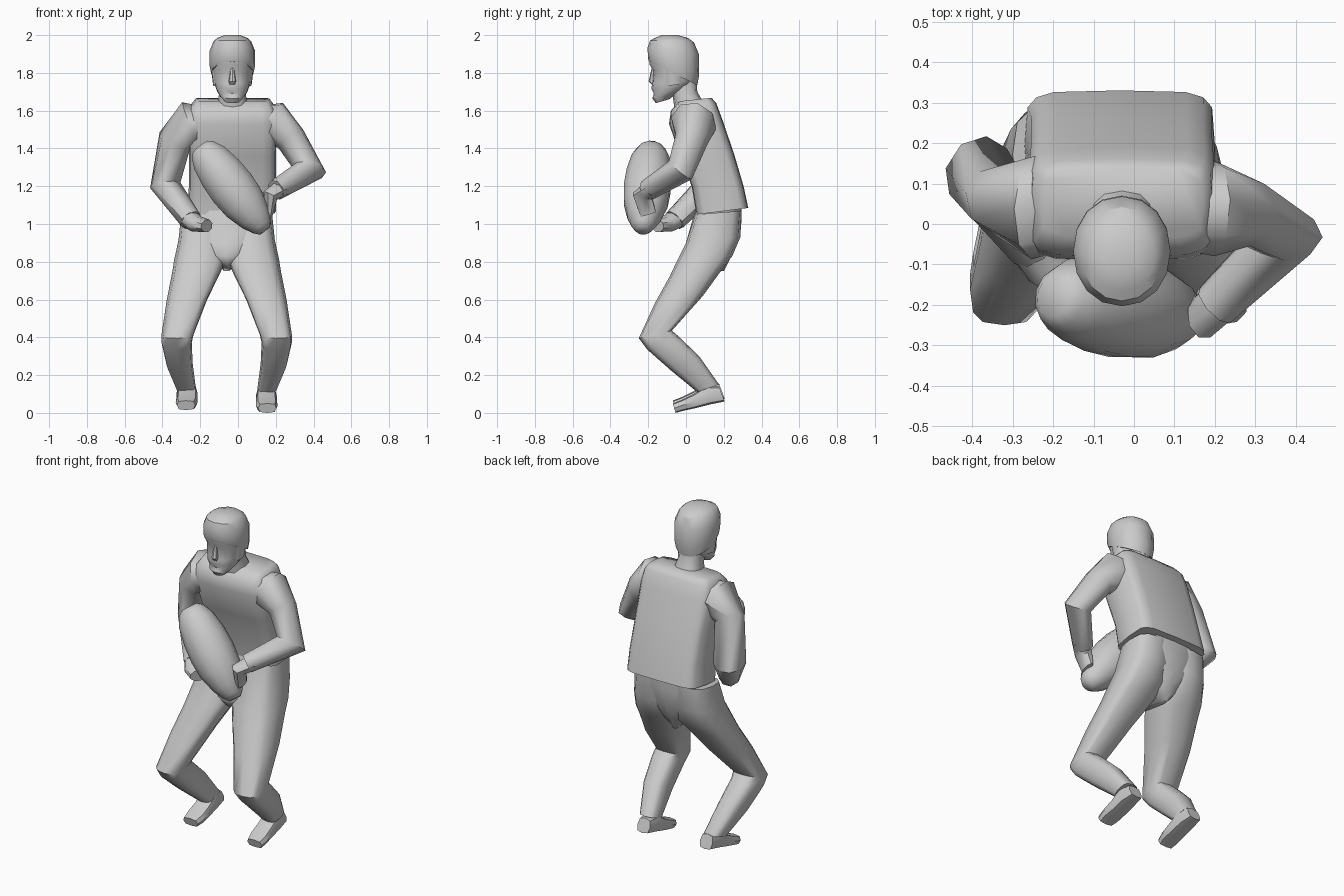
import bpy, bmesh, math
from mathutils import Vector as V

CX = -0.03   # middle of the torso and head


def skin(name, loops, angle=40):
    """Bridge a list of closed point loops and cap both ends."""
    bm = bmesh.new()
    rows = [[bm.verts.new(p) for p in lp] for lp in loops]
    n = len(rows[0])
    for a, b in zip(rows, rows[1:]):
        for i in range(n):
            j = (i + 1) % n
            bm.faces.new((a[i], a[j], b[j], b[i]))
    bm.faces.new(rows[0])
    bm.faces.new(rows[-1])
    bmesh.ops.recalc_face_normals(bm, faces=bm.faces)
    me = bpy.data.meshes.new(name)
    bm.to_mesh(me)
    bm.free()
    ob = bpy.data.objects.new(name, me)
    bpy.context.collection.objects.link(ob)
    bpy.ops.object.select_all(action='DESELECT')
    bpy.context.view_layer.objects.active = ob
    ob.select_set(True)
    bpy.ops.object.shade_smooth_by_angle(angle=math.radians(angle))
    return ob


def sq(v, e):
    return math.copysign(abs(v) ** e, v) if abs(v) > 1e-6 else 0.0


def loft(name, rings, n=12, e=0.7, angle=40):
    """Rings: x centre, half width, front (y, z), back (y, z)."""
    loops = []
    for cx, w, yf, zf, yb, zb in rings:
        f, b = V((cx, yf, zf)), V((cx, yb, zb))
        mid, half = (f + b) / 2, (f - b) / 2
        loops.append([mid + V((w * sq(math.cos(t), e), 0, 0)) + half * sq(math.sin(t), e)
                      for t in (2 * math.pi * i / n for i in range(n))])
    return skin(name, loops, angle)


def tube(name, pts, radii, ref, n=8, angle=50):
    """Mitred tube; radii are (along ref, across ref)."""
    pts = [V(p) for p in pts]
    loops = []
    for i, p in enumerate(pts):
        a = (p - pts[i - 1]).normalized() if i else (pts[1] - p).normalized()
        b = (pts[i + 1] - p).normalized() if i < len(pts) - 1 else a
        t = (a + b).normalized()
        u = V(ref)
        u = (u - t * u.dot(t)).normalized()
        v = t.cross(u)
        k = min(1 / max(t.dot(a), 0.1), 1.35)
        ru, rv = radii[i]
        loops.append([p + u * ru * math.cos(s) + v * rv * k * math.sin(s)
                      for s in (2 * math.pi * (j + .5) / n for j in range(n))])
    return skin(name, loops, angle)


# Shirt body
loft("shirt", [
    (CX - .005, .235, .055, 1.05, .33, 1.085),
    (CX, .23, .03, 1.20, .305, 1.20),
    (CX, .23, -.03, 1.36, .255, 1.37),
    (CX, .235, -.09, 1.53, .19, 1.56),
    (CX, .225, -.08, 1.60, .16, 1.64),
    (CX, .20, -.035, 1.65, .135, 1.668)], 16, .38, 60)

# Neck, head and hair
loft("neck", [(CX, .085, -.06, 1.60, .10, 1.63), (CX, .07, -.07, 1.68, .06, 1.70),
              (CX, .07, -.09, 1.76, .055, 1.77)], 12, .8)
loft("head", [
    (CX, .04, -.16, 1.64, -.09, 1.66),
    (CX, .065, -.178, 1.665, -.05, 1.69),
    (CX, .08, -.170, 1.69, -.01, 1.71),
    (CX, .09, -.183, 1.715, .03, 1.74),
    (CX, .097, -.18, 1.745, .05, 1.76),
    (CX, .107, -.174, 1.815, .055, 1.81),
    (CX, .11, -.194, 1.845, .06, 1.85),
    (CX, .11, -.195, 1.92, .055, 1.92),
    (CX, .08, -.16, 1.98, .02, 1.97)], 16, .9, 40)
loft("hair", [
    (CX, .112, -.195, 1.86, .06, 1.735),
    (CX, .120, -.202, 1.88, .07, 1.79),
    (CX, .12, -.203, 1.935, .068, 1.90),
    (CX, .10, -.19, 1.972, .042, 1.962),
    (CX, .08, -.165, 1.985, .01, 1.985),
    (CX, .04, -.13, 2.0, -.045, 2.0)], 16, .95, 30)
loft("nose", [(CX, .010, -.182, 1.825, -.15, 1.825), (CX, .02, -.198, 1.755, -.15, 1.755),
              (CX, .018, -.182, 1.738, -.15, 1.738)], 8, .9)
for s in (-1, 1):
    loft("sideburn", [(CX + s * .103, .013, -.11, 1.85, -.02, 1.85),
                      (CX + s * .09, .012, -.10, 1.73, -.03, 1.74)], 8, .9)

# Trouser seat, filling between the thighs
LX = -.06   # mirror line of the legs
loft("trouser_seat", [
    (-.04, .20, .055, 1.09, .295, 1.10),
    (-.045, .18, .025, .99, .295, 1.02),
    (LX, .15, .0, .90, .28, .92),
    (LX, .09, -.035, .83, .24, .83),
    (LX, .02, -.01, .78, .20, .75)], 16, .6, 60)

# Legs and feet, mirrored
for s in (-1, 1):
    def X(d):
        return LX + s * d
    loft("leg", [
        (X(.115), .125, .05, 1.05, .295, 1.07),
        (X(.13), .125, .0, .90, .288, .93),
        (X(.14), .137, -.05, .80, .245, .83),
        (X(.16), .128, -.085, .725, .195, .765),
        (X(.21), .107, -.165, .58, .09, .62),
        (X(.26), .085, -.25, .395, -.075, .435),
        (X(.265), .08, -.205, .335, -.045, .41),
        (X(.25), .07, -.08, .225, .07, .30),
        (X(.215), .052, .06, .11, .175, .15)], 12, .66, 50)
    dz = .015 if s < 0 else 0
    loft("foot", [
        (X(.21), .042, .175, .14 + dz, .205, .06 + dz),
        (X(.21), .055, .10, .14 + dz, .13, .045 + dz),
        (X(.21), .056, .04, .10 + dz, .05, .025 + dz),
        (X(.212), .058, -.02, .07 + dz, -.02, .01 + dz),
        (X(.215), .048, -.07, .05 + dz, -.055, dz)], 8, .6)

# Arms with sharp elbows
tube("right_arm",
     [(-.13, .045, 1.53), (-.25, .04, 1.535), (-.335, .06, 1.44), (-.385, .13, 1.205), (-.25, -.06, 1.02)],
     [(.10, .08), (.13, .105), (.095, .08), (.08, .075), (.06, .06)], (.8, -.5, .1))
tube("right_hand", [(-.275, -.03, 1.04), (-.22, -.10, 1.0), (-.165, -.15, .99)],
     [(.055, .055), (.045, .06), (.035, .045)], (.5, -.5, .6))
tube("left_arm",
     [(.07, .045, 1.53), (.195, .04, 1.535), (.28, .03, 1.45), (.378, -.03, 1.285), (.20, -.20, 1.18)],
     [(.10, .09), (.125, .105), (.09, .08), (.075, .07), (.06, .055)], (-.35, .8, -.45))
tube("left_hand", [(.23, -.18, 1.19), (.17, -.23, 1.15), (.165, -.20, 1.05)],
     [(.05, .05), (.055, .035), (.045, .02)], (0, 1, 0))

# Ball held across the belly
mid, axis = V((-.03, -.205, 1.19)), V((.345, -.05, -.45)).normalized()
ts = [-.98, -.9, -.7, -.35, 0, .35, .7, .9, 1.0]
rs = [.05, .075, .103, .122, .128, .12, .09, .06, .035]
tube("ball", [mid + axis * t * .285 for t in ts], [(r, r) for r in rs], (0, 1, 0), 12)
